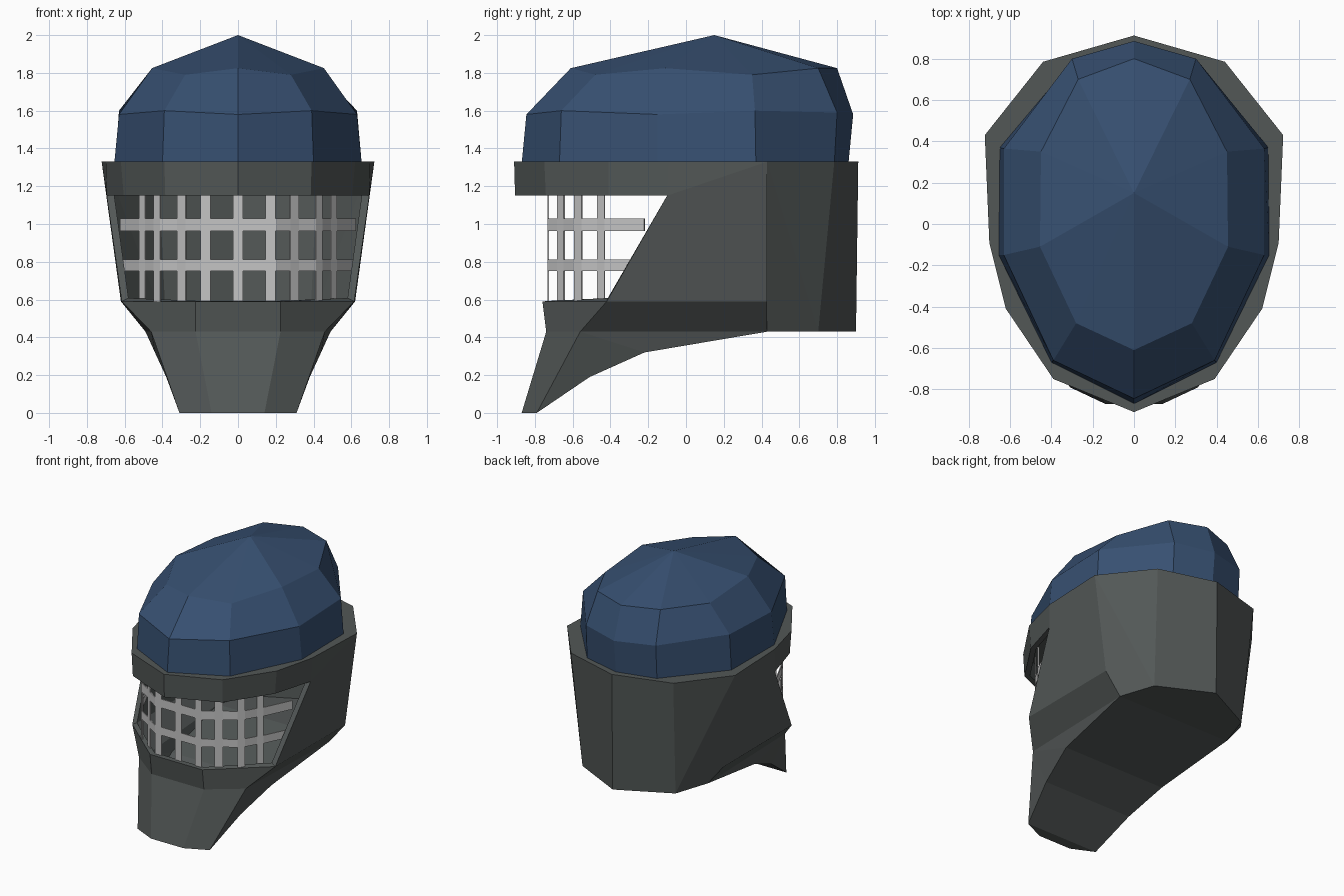
import bpy, bmesh

if "Cube" in bpy.data.objects:
    bpy.data.objects.remove(bpy.data.objects["Cube"])


def material(name, rgb):
    m = bpy.data.materials.new(name)
    m.diffuse_color = (*rgb, 1)
    m.use_nodes = True
    m.node_tree.nodes["Principled BSDF"].inputs["Base Color"].default_value = m.diffuse_color
    return m


BLUE = material("navy_blue", (0.038, 0.08, 0.165))
GREY = material("dark_grey", (0.085, 0.096, 0.094))
STEEL = material("light_grey", (0.56, 0.56, 0.56))


def make_object(name, bm, mat, thickness=0, offset=-1):
    bmesh.ops.recalc_face_normals(bm, faces=bm.faces[:])
    me = bpy.data.meshes.new(name)
    bm.to_mesh(me)
    bm.free()
    me.materials.append(mat)
    ob = bpy.data.objects.new(name, me)
    bpy.context.collection.objects.link(ob)
    if thickness:
        s = ob.modifiers.new("thickness", 'SOLIDIFY')
        s.thickness = thickness
        s.offset = offset
    return ob


def mirrored_loop(half):
    """Front-centre to back-centre half outline, completed on the other side."""
    return half + [(-x, *r) for x, *r in half[-2:0:-1]]


# Dome: three ten-sided rings closed by an apex
rings = [
    [(0, -.87, 1.32), (.40, -.67, 1.32), (.655, -.15, 1.32),
     (.65, .37, 1.32), (.30, .785, 1.32), (0, .86, 1.32)],
    [(0, -.845, 1.58), (.39, -.66, 1.60), (.63, -.15, 1.58),
     (.63, .365, 1.60), (.30, .80, 1.59), (0, .885, 1.58)],
    [(0, -.61, 1.825), (.28, -.48, 1.79), (.455, -.11, 1.825),
     (.45, .35, 1.79), (.27, .70, 1.825), (0, .80, 1.825)],
]
bm = bmesh.new()
loops = [[bm.verts.new(p) for p in mirrored_loop(r)] for r in rings]
apex = bm.verts.new((0, .15, 2.0))
n = len(loops[0])
for i in range(n):
    j = (i + 1) % n
    for a, b in zip(loops, loops[1:]):
        bm.faces.new((a[i], a[j], b[j], b[i]))
    bm.faces.new((loops[-1][i], loops[-1][j], apex))
bm.faces.new(loops[0][::-1])
make_object("dome", bm, BLUE)

# Shell: named corner points of the right half (T top, B brim, F floor, rest jaw)
P = {
    'T0': (0, -.91, 1.33), 'T1': (.39, -.75, 1.33), 'T2': (.62, -.41, 1.33),
    'T3': (.70, -.09, 1.33), 'T4': (.722, .43, 1.33), 'T5': (.44, .785, 1.33),
    'T6': (0, .912, 1.33),
    'B0': (0, -.905, 1.15), 'B1': (.385, -.742, 1.15), 'B2': (.605, -.41, 1.15),
    'B3': (.695, -.10, 1.15),
    'L4': (.62, .43, .59), 'F4': (.49, .43, .43), 'F5': (.40, .70, .43),
    'F6': (0, .90, .43),
    'C': (.615, -.42, .59), 'D': (.225, -.76, .59), 'E': (.225, -.74, .43),
    'G': (.46, -.56, .43), 'H': (.14, -.87, 0), 'I': (.31, -.79, 0),
    'J': (.38, -.51, .19), 'K': (.44, -.22, .32),
}
side_faces = ["T0 T1 B1 B0", "T1 T2 B2 B1", "T2 T3 B3 B2", "T3 T4 B3",
              "B3 T4 L4 C", "T4 T5 F5", "T4 F5 F4 L4", "T5 T6 F6 F5",
              "C L4 F4 G", "G F4 K", "G K J", "G J I", "D C G E", "E G I H"]
bm = bmesh.new()
R = {k: bm.verts.new(p) for k, p in P.items()}
L = {k: R[k] if P[k][0] == 0 else bm.verts.new((-P[k][0], *P[k][1:])) for k in P}
for f in side_faces:
    keys = f.split()
    bm.faces.new([R[k] for k in keys])
    bm.faces.new([L[k] for k in reversed(keys)])
# Chin front, chin tip and underside strips span both halves
for a, b in ("DE", "EH", "HI", "IJ", "JK", ("K", "F4")):
    bm.faces.new((R[a], R[b], L[b], L[a]))
bm.faces.new((R['F4'], R['F5'], R['F6'], L['F5'], L['F4']))
top = ['T%d' % i for i in range(7)]
bm.faces.new([R[k] for k in top] + [L[k] for k in top[-2:0:-1]])
make_object("helmet_shell", bm, GREY, 0.04)

# Face grille: flat bars following a curved plan path
half_path = [(0, -.73), (.20, -.73), (.275, -.68), (.32, -.645), (.41, -.59),
             (.445, -.55), (.49, -.47), (.52, -.43), (.62, -.22)]
path = [(-x, y) for x, y in half_path[:0:-1]] + half_path


def path_y(x):
    x = abs(x)
    for (x0, y0), (x1, y1) in zip(half_path, half_path[1:]):
        if x <= x1:
            return y0 + (y1 - y0) * (x - x0) / (x1 - x0)


def strip(bm, points, z0, z1):
    low = [bm.verts.new((x, y, z0)) for x, y in points]
    high = [bm.verts.new((x, y, z1)) for x, y in points]
    for i in range(len(points) - 1):
        bm.faces.new((low[i], low[i + 1], high[i + 1], high[i]))


bm = bmesh.new()
for z0, z1 in ((.75, .812), (.962, 1.03)):
    strip(bm, path, z0, z1)
make_object("grille_cross_bars", bm, STEEL, 0.008, 0)

bm = bmesh.new()
bars = [(0, .055), (.172, .055), (.298, .045), (.427, .035), (.505, .03)]
for x, w in bars + [(-x, w) for x, w in bars[1:]]:
    strip(bm, [(s, path_y(s)) for s in (x - w / 2, x + w / 2)], .57, 1.20)
make_object("grille_upright_bars", bm, STEEL, 0.008, 0)
